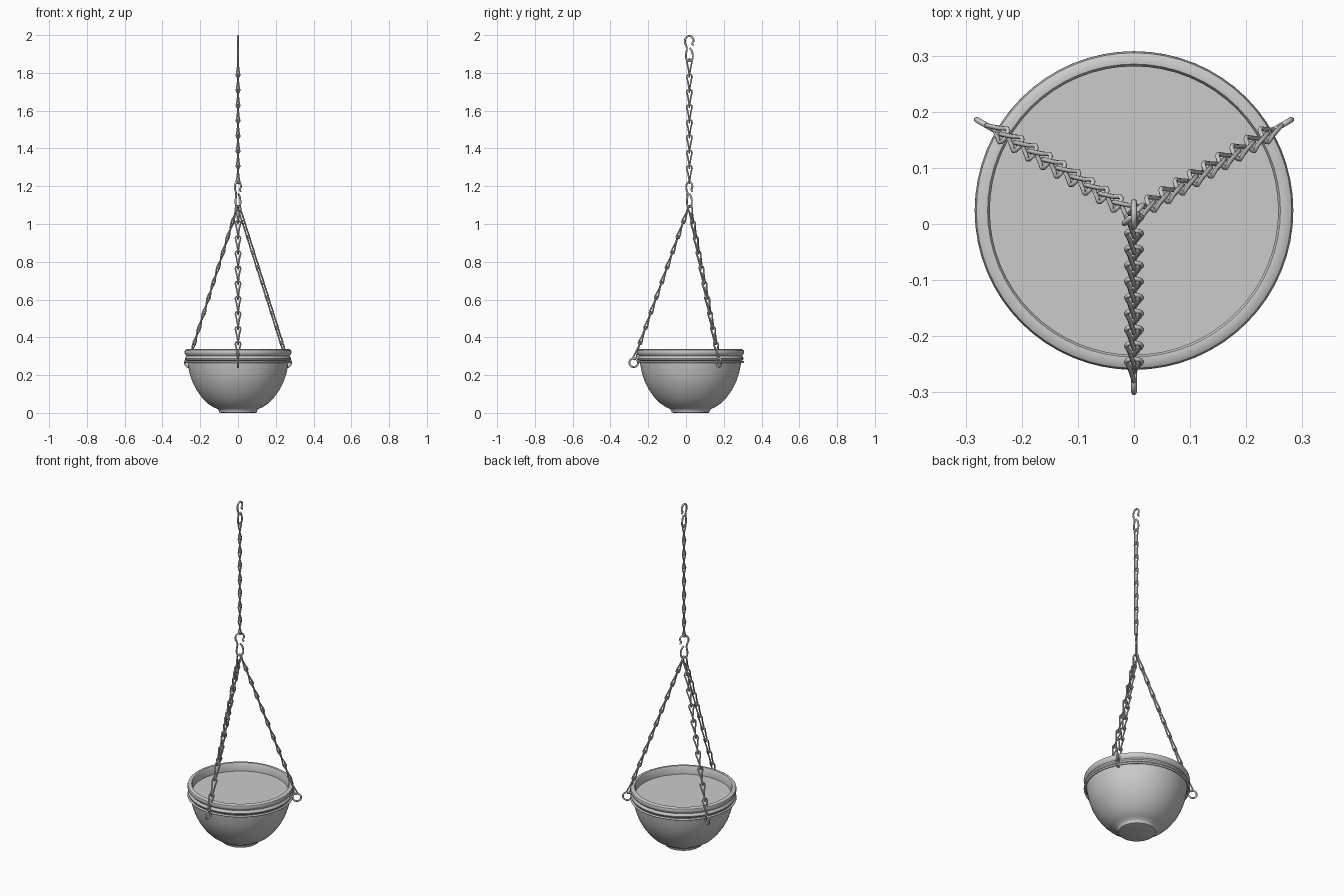
import bpy, math
from mathutils import Vector

if "Cube" in bpy.data.objects:
    bpy.data.objects.remove(bpy.data.objects["Cube"])

C = Vector((0, 0.024, 0))  # axis of the bowl


def finish(o, angle=50):
    bpy.ops.object.select_all(action='DESELECT')
    o.select_set(True)
    bpy.context.view_layer.objects.active = o
    if o.type == 'CURVE':
        bpy.ops.object.convert(target='MESH')
    bpy.ops.object.shade_smooth_by_angle(angle=math.radians(angle))


def lathe(name, profile, n=64):
    verts, faces = [], []
    for r, z in profile:
        for i in range(n):
            a = 2 * math.pi * i / n
            verts.append((C.x + r * math.cos(a), C.y + r * math.sin(a), z))
    for j in range(len(profile) - 1):
        for i in range(n):
            k = (i + 1) % n
            faces.append((j * n + i, j * n + k, (j + 1) * n + k, (j + 1) * n + i))
    faces.append(tuple(reversed(range(n))))
    faces.append(tuple(range((len(profile) - 1) * n, len(profile) * n)))
    me = bpy.data.meshes.new(name)
    me.from_pydata(verts, [], faces)
    o = bpy.data.objects.new(name, me)
    bpy.context.collection.objects.link(o)
    finish(o, 40)


def wires(name, paths, radius, cyclic, smooth=False):
    cu = bpy.data.curves.new(name, 'CURVE')
    cu.dimensions = '3D'
    cu.bevel_depth = radius
    cu.bevel_resolution = 2
    cu.use_fill_caps = True
    cu.resolution_u = 5
    for pts in paths:
        if smooth:
            s = cu.splines.new('BEZIER')
            s.bezier_points.add(len(pts) - 1)
            for b, p in zip(s.bezier_points, pts):
                b.co = p
                b.handle_left_type = b.handle_right_type = 'AUTO'
        else:
            s = cu.splines.new('POLY')
            s.points.add(len(pts) - 1)
            for b, p in zip(s.points, pts):
                b.co = (*p, 1)
        s.use_cyclic_u = cyclic
    o = bpy.data.objects.new(name, cu)
    bpy.context.collection.objects.link(o)
    finish(o)


# One half of a twisted link: (fraction along, across, out of plane)
HALF = [(0.0, 0, 0.004), (0.04, 0, 0.008), (0.16, 0.001, 0.008), (0.35, 0.004, 0.005),
        (0.6, 0.008, 0.002), (0.86, 0.014, 0), (0.95, 0.012, 0), (1.0, 0.005, 0)]


def chain(name, a, b, u, count):
    d = (b - a).normalized()
    v = d.cross(u).normalized()
    pitch = (b - a).length / count
    length = pitch + 0.014
    loop = HALF + [(t, -x, -y) for t, x, y in reversed(HALF)]
    paths = []
    for i in range(count):
        base = a + d * (i * pitch - 0.007)
        paths.append([base + d * (t * length) + u * x + v * y for t, x, y in loop])
    wires(name, paths, 0.0042, True)


# Open hook: large loop above, small loop below
HOOK = [(0.022, 0.082), (0.015, 0.092), (0.022, 0.108), (0.015, 0.126), (0, 0.133),
        (-0.016, 0.126), (-0.024, 0.106), (-0.014, 0.07), (-0.018, 0.028), (-0.013, 0.006),
        (0, 0), (0.013, 0.006), (0.018, 0.028), (0.012, 0.055), (0.002, 0.07)]


def hook(name, z, direction):
    base = Vector((0, 0.018, z))
    wires(name, [[base + direction * a + Vector((0, 0, h)) for a, h in HOOK]], 0.005, False, True)


# Bowl with foot, grooved rim and inner lip
lathe("bowl", [(0.092, 0), (0.1, 0.003), (0.102, 0.012), (0.108, 0.021), (0.13, 0.03),
               (0.16, 0.05), (0.19, 0.08), (0.22, 0.122), (0.242, 0.165), (0.257, 0.21),
               (0.266, 0.255), (0.269, 0.275), (0.278, 0.28), (0.281, 0.288), (0.277, 0.297),
               (0.273, 0.302), (0.28, 0.31), (0.284, 0.321), (0.281, 0.332), (0.272, 0.337),
               (0.261, 0.336), (0.257, 0.33), (0.257, 0.286), (0.24, 0.275)])
# Soil surface
lathe("soil", [(0.255, 0.278), (0.2575, 0.288)])

# Wire band around the bowl
bpy.ops.mesh.primitive_torus_add(location=C + Vector((0, 0, 0.27)), major_radius=0.278,
                                 minor_radius=0.006, major_segments=64, minor_segments=8)
bpy.context.object.name = "wire_band"
finish(bpy.context.object)

# Three hanging rings with their chains
for i, deg in enumerate((-90, 30, 150)):
    a = math.radians(deg)
    out = Vector((math.cos(a), math.sin(a), 0))
    side = Vector((-math.sin(a), math.cos(a), 0))
    bpy.ops.mesh.primitive_torus_add(location=C + out * 0.301 + Vector((0, 0, 0.266)),
                                     rotation=(math.pi / 2, 0, a), major_radius=0.023,
                                     minor_radius=0.005, major_segments=24, minor_segments=8)
    bpy.context.object.name = f"hanging_ring_{i + 1}"
    finish(bpy.context.object)
    chain(f"bowl_chain_{i + 1}", C + out * 0.296 + Vector((0, 0, 0.29)),
          Vector((0, 0.018, 1.09)) + out * 0.004, side, 10)

# Hooks and upper chain
hook("middle_hook", 1.09, Vector((1, 1, 0)).normalized())
chain("upper_chain", Vector((0, 0.018, 1.222)), Vector((0, 0.018, 1.865)), Vector((0, 1, 0)), 8)
hook("top_hook", 1.862, Vector((0, 1, 0)))
